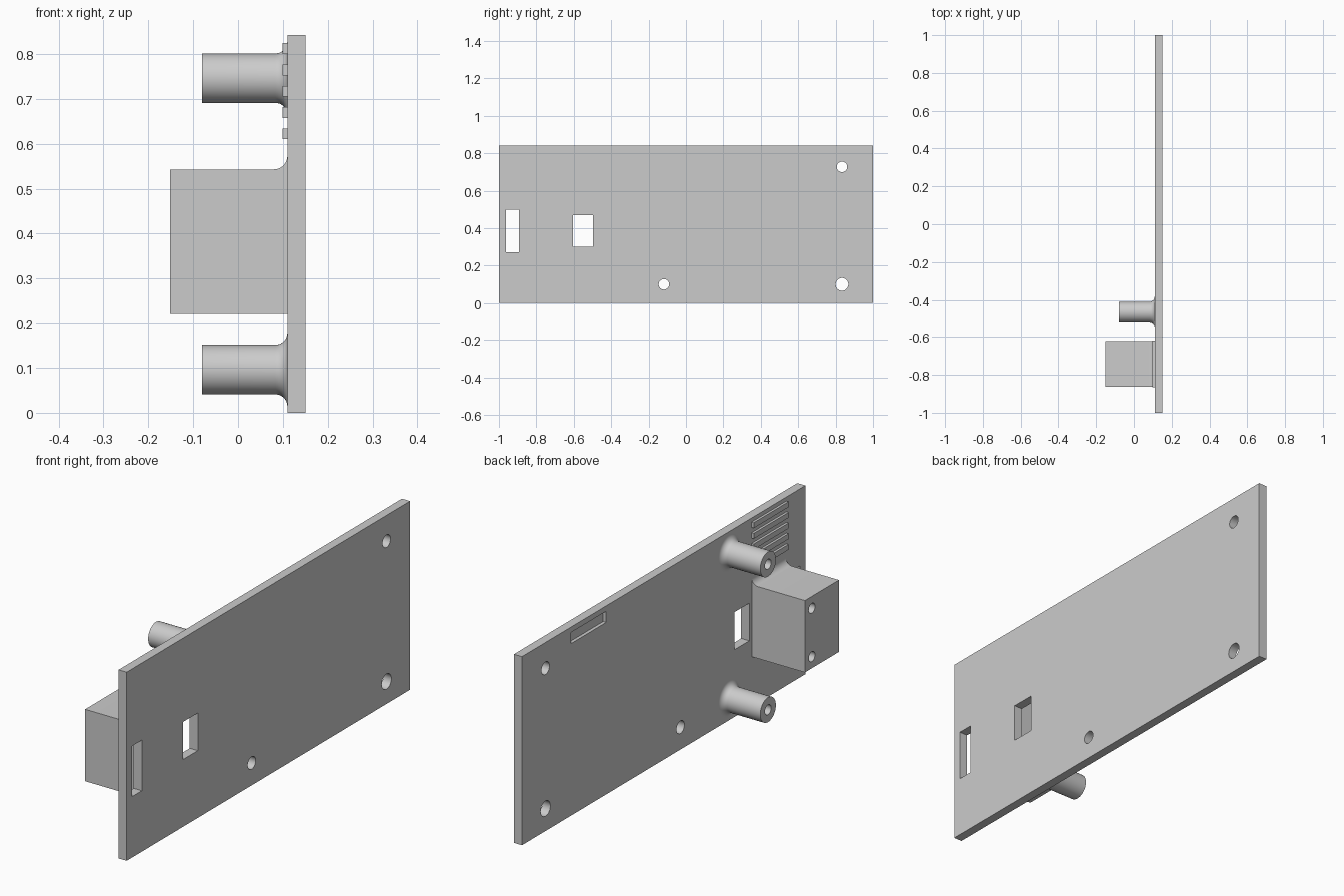
import bpy, bmesh, math
from mathutils import Matrix, Vector

if "Cube" in bpy.data.objects:
    bpy.data.objects.remove(bpy.data.objects["Cube"], do_unlink=True)

grey = bpy.data.materials.new("light_grey")
grey.use_nodes = True
colour = (0.6, 0.6, 0.6, 1)
grey.diffuse_color = colour
grey.node_tree.nodes["Principled BSDF"].inputs["Base Color"].default_value = colour

BACK, FACE = 0.11, 0.15      # x of the inner and outer panel surfaces


def finish(name, bm):
    bmesh.ops.recalc_face_normals(bm, faces=bm.faces)
    mesh = bpy.data.meshes.new(name)
    bm.to_mesh(mesh)
    bm.free()
    obj = bpy.data.objects.new(name, mesh)
    bpy.context.collection.objects.link(obj)
    mesh.materials.append(grey)
    return obj


def box(name, x, y, z):
    bm = bmesh.new()
    bmesh.ops.create_cube(bm, size=1)
    for v in bm.verts:
        v.co = Vector([(a + b) / 2 + c * (b - a) for c, (a, b) in zip(v.co, (x, y, z))])
    return finish(name, bm)


def rod(name, x, y, z, radius):
    bm = bmesh.new()
    place = Matrix.Translation(((x[0] + x[1]) / 2, y, z)) @ Matrix.Rotation(math.pi / 2, 4, "Y")
    bmesh.ops.create_cone(bm, cap_ends=True, segments=40, radius1=radius,
                          radius2=radius, depth=x[1] - x[0], matrix=place)
    return finish(name, bm)


def activate(obj):
    bpy.ops.object.select_all(action="DESELECT")
    obj.select_set(True)
    bpy.context.view_layer.objects.active = obj


def cut(obj, cutters):
    activate(obj)
    for cutter in cutters:
        mod = obj.modifiers.new("cut", "BOOLEAN")
        mod.operation, mod.solver, mod.object = "DIFFERENCE", "EXACT", cutter
        bpy.ops.object.modifier_apply(modifier=mod.name)
        bpy.data.objects.remove(cutter, do_unlink=True)


def smooth(obj):
    activate(obj)
    bpy.ops.object.shade_smooth_by_angle(angle=math.radians(30))


def fillet(radius, steps=8):
    """Points (x, offset) of a concave quarter round meeting the panel."""
    return [(BACK - radius + radius * math.sin(a), radius - radius * math.cos(a))
            for a in (math.pi / 2 * i / steps for i in range(steps + 1))]


# Panel with screw holes, two windows and a shallow label recess
panel = box("panel", (BACK, FACE), (-1, 1), (0, 0.842))
through = (BACK - 0.1, FACE + 0.1)
cut(panel, [
    rod("upper_hole", through, 0.834, 0.727, 0.028),
    rod("middle_hole", through, -0.118, 0.10, 0.028),
    rod("lower_hole", through, 0.834, 0.10, 0.034),
    box("tall_window", through, (-0.963, -0.893), (0.272, 0.498)),
    box("wide_window", through, (-0.604, -0.498), (0.30, 0.468)),
    box("label_recess", (0, BACK + 0.015), (0.406, 0.654), (0.768, 0.818)),
])
smooth(panel)

# Round standoffs, flared at the base, with a blind bore
for name, z in (("lower_standoff", 0.096), ("upper_standoff", 0.746)):
    bm = bmesh.new()
    r = 0.055
    profile = [(-0.08, 0), (-0.08, r)] + [(x, r + d) for x, d in fillet(0.027)] + [(BACK, 0)]
    verts = [bm.verts.new((x, d, 0)) for x, d in profile]
    edges = [bm.edges.new(pair) for pair in zip(verts, verts[1:])]
    bmesh.ops.spin(bm, geom=verts + edges, cent=(0, 0, 0), axis=(1, 0, 0),
                   angle=math.tau, steps=48)
    bmesh.ops.remove_doubles(bm, verts=bm.verts, dist=1e-5)
    bmesh.ops.translate(bm, verts=bm.verts, vec=(0, -0.465, z))
    standoff = finish(name, bm)
    cut(standoff, [rod("bore", (-0.2, 0.07), -0.465, z, 0.022)])
    smooth(standoff)

# Square mounting block, rounded into the panel on top, with two bores
bm = bmesh.new()
low, high = 0.222, 0.543
outline = [(BACK, low), (-0.152, low), (-0.152, high)] + [(x, high + d) for x, d in fillet(0.03)]
side = bm.faces.new([bm.verts.new((x, -0.862, z)) for x, z in outline])
top = bmesh.ops.extrude_face_region(bm, geom=[side])["geom"]
bmesh.ops.translate(bm, vec=(0, 0.24, 0),
                    verts=[g for g in top if isinstance(g, bmesh.types.BMVert)])
block = finish("mounting_block", bm)
cut(block, [rod("block_bore", (-0.3, 0.05), -0.671, z, 0.022) for z in (0.274, 0.49)])
smooth(block)

# Row of raised ribs above the block
for i in range(5):
    z = 0.61 + 0.0475 * i
    box(f"rib_{i + 1}", (0.099, BACK), (-0.865, -0.62), (z, z + 0.024))
